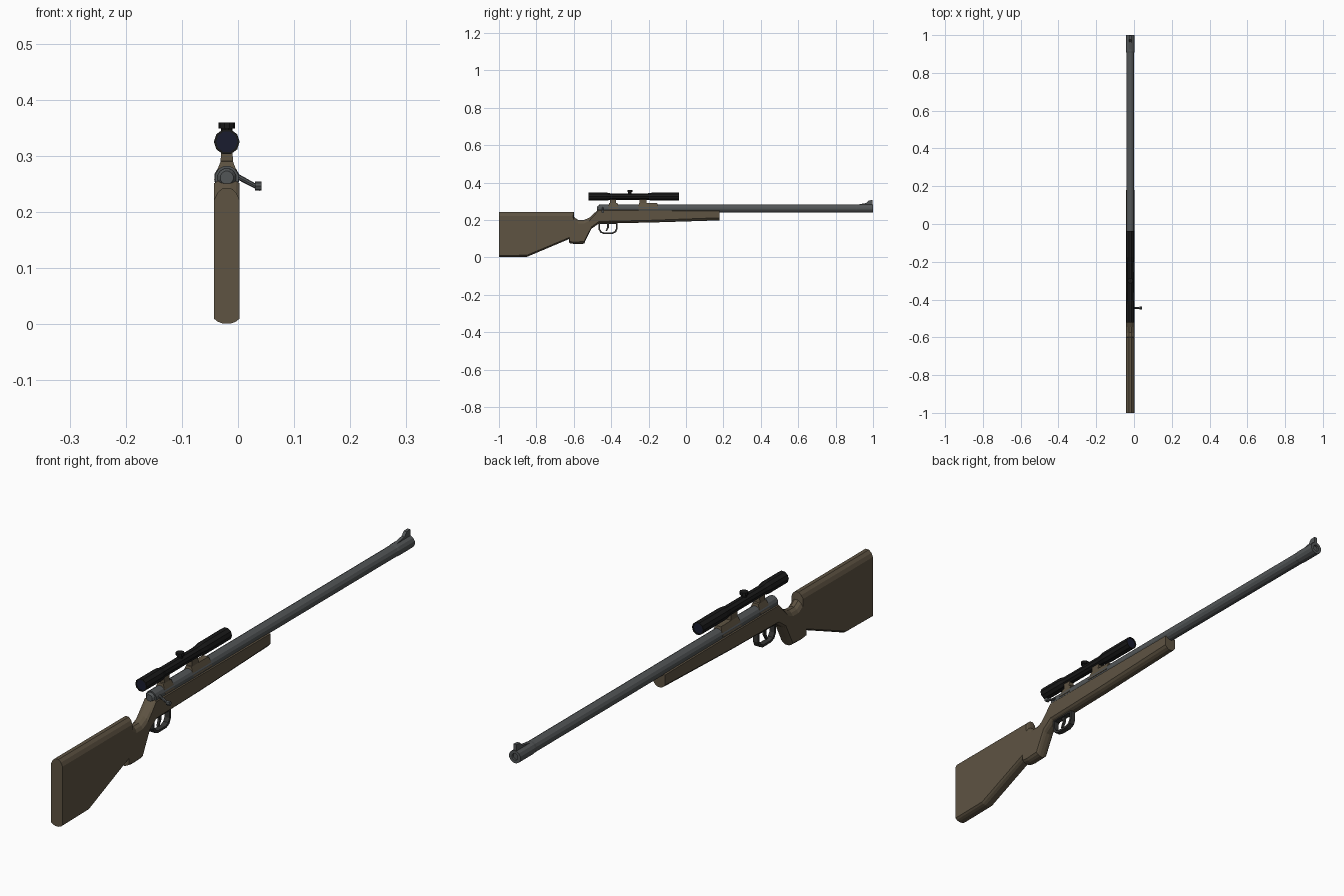
import bpy, bmesh
from math import sin, cos, pi
from mathutils import Vector

if "Cube" in bpy.data.objects:
    bpy.data.objects.remove(bpy.data.objects["Cube"])

CX = -0.02  # centre plane of the rifle body


def material(name, rgb):
    m = bpy.data.materials.new(name)
    m.diffuse_color = (*rgb, 1)
    m.use_nodes = True
    m.node_tree.nodes["Principled BSDF"].inputs["Base Color"].default_value = m.diffuse_color
    return m


WOOD = material("wood", (0.112, 0.087, 0.055))
STEEL = material("steel", (0.085, 0.092, 0.095))
BLACK = material("black", (0.010, 0.010, 0.010))
DARK = material("dark_steel", (0.035, 0.035, 0.033))
GLASS = material("glass", (0.010, 0.012, 0.028))


def loft(name, rings, mat, closed=False, smooth=True):
    """Skin equal-length rings of points; cap the ends unless closed."""
    bm = bmesh.new()
    vs = [[bm.verts.new(p) for p in r] for r in rings]
    n = len(vs[0])
    for i in range(len(vs) if closed else len(vs) - 1):
        a, b = vs[i], vs[(i + 1) % len(vs)]
        for j in range(n):
            k = (j + 1) % n
            bm.faces.new((a[j], a[k], b[k], b[j]))
    if not closed:
        bm.faces.new(vs[0])
        bm.faces.new(vs[-1])
    bmesh.ops.recalc_face_normals(bm, faces=bm.faces)
    me = bpy.data.meshes.new(name)
    bm.to_mesh(me)
    bm.free()
    me.materials.append(mat)
    ob = bpy.data.objects.new(name, me)
    bpy.context.collection.objects.link(ob)
    return ob


def lathe(name, profile, origin, axis, n, mat, turn=0.0):
    """Turn (distance, radius) pairs about an axis through origin."""
    o, ax = Vector(origin), Vector(axis).normalized()
    u = ax.cross(Vector((0, 0, 1)))
    u = u.normalized() if u.length > 0.01 else Vector((1, 0, 0))
    v = ax.cross(u)
    ang = [2 * pi * i / n + turn for i in range(n)]
    return loft(name, [[o + ax * d + (u * cos(a) + v * sin(a)) * r for a in ang]
                       for d, r in profile], mat)


def side_prism(name, outline, half_width, mat):
    """Extrude a (y, z) outline across x."""
    return loft(name, [[(CX + s * half_width, y, z) for y, z in outline]
                       for s in (-1, 1)], mat)


# Stock: stations of top y,z / bottom y,z / top arch depth / bottom arch depth
stations = [
    (-1.0, .243, -1.0, .001, .022, .009),
    (-.85, .243, -.85, .003, .022, .009),
    (-.60, .243, -.625, .098, .022, .009),
    (-.598, .215, -.624, .076, .020, .009),
    (-.575, .199, -.60, .072, .018, .010),
    (-.545, .200, -.545, .073, .018, .012),
    (-.515, .213, -.53, .105, .018, .014),
    (-.492, .235, -.507, .152, .016, .012),
    (-.468, .257, -.465, .182, .006, .010),
    (-.20, .254, -.20, .186, .004, .012),
    (.18, .251, .18, .198, .003, .014)]
ARCH = [(-1, 1), (-.72, .4), (-.3, .0), (.3, .0), (.72, .4), (1, 1)]
rings = []
for yt, zt, yb, zb, at, ab in stations:
    t, b = Vector((CX, yt, zt)), Vector((CX, yb, zb))
    d = (b - t).normalized()
    side = Vector((.023, 0, 0))
    rings.append([t + side * x + d * at * f for x, f in ARCH] +
                 [b - side * x - d * ab * f for x, f in ARCH])
loft("stock", rings, WOOD)

# Barrel with bore, muzzle collar and bolt shroud
BZ = 0.261
lathe("barrel", [(-.465, .0215), (.99, .0215)], (CX, 0, BZ), (0, 1, 0), 12, STEEL, pi / 12)
lathe("muzzle_collar", [(.905, .0215), (.915, .0230), (1.0, .0230), (1.0, .012), (.992, .012)],
      (CX, 0, BZ), (0, 1, 0), 12, STEEL, pi / 12)
lathe("bolt_shroud", [(-.475, .012), (-.468, .017), (-.44, .017)],
      (CX, 0, BZ), (0, 1, 0), 12, STEEL, pi / 12)

# Front sight ramp and blade
side_prism("front_sight", [(.905, .280), (.965, .291), (.978, .305), (.998, .306), (.998, .278)],
           .006, STEEL)

# Bolt handle and knob
hd = Vector((.05, 0, -.027)).normalized()
start = Vector((CX + .012, -.445, .267))
lathe("bolt_handle", [(0, .005), (.055, .004)], start, hd, 8, STEEL)
lathe("bolt_knob", [(-.006, .008), (.006, .008)], (.036, -.445, .246), (1, 0, 0), 8, STEEL)

# Scope tube, lenses and turret
SZ = 0.325
lathe("scope_tube", [(-.515, .019), (-.522, .019), (-.522, .023), (-.425, .023), (-.405, .0185),
                     (-.205, .0185), (-.175, .023), (-.038, .023), (-.038, .019), (-.045, .019)],
      (CX, 0, SZ), (0, 1, 0), 10, BLACK)
for nm, y in (("rear_lens", -.519), ("front_lens", -.042)):
    lathe(nm, [(-.001, .0192), (.001, .0192)], (CX, y, SZ), (0, 1, 0), 10, GLASS)
lathe("scope_turret", [(0, .010), (.024, .010), (.024, .0145), (.034, .0145)],
      (CX, -.30, SZ), (0, 0, 1), 10, BLACK)

# Scope mounts: flared saddles with narrow ring blocks
for nm, y0, y1, r0, r1 in (("rear_mount", -.415, -.362, -.405, -.375),
                           ("front_mount", -.255, -.150, -.248, -.212)):
    rings = []
    for z, w, a, b in ((.258, .0225, y0, y1), (.272, .018, y0, y1), (.290, .011, y0 + .004, y1 - .004),
                       (.291, .011, r0, r1), (.312, .010, r0, r1)):
        rings.append([(CX - w, a, z), (CX + w, a, z), (CX + w, b, z), (CX - w, b, z)])
    loft(nm, rings, WOOD)

# Trigger guard: closed loop with rectangular section
outer = [(-.468, .186), (-.468, .150), (-.458, .132), (-.440, .125), (-.392, .125),
         (-.374, .134), (-.366, .152), (-.366, .186)]
cy, cz = -.417, .158
rings = []
for y, z in outer:
    yi, zi = cy + (y - cy) * .83, cz + (z - cz) * .77
    rings.append([(CX - .010, y, z), (CX + .010, y, z), (CX + .010, yi, zi), (CX - .010, yi, zi)])
loft("trigger_guard", rings, DARK, closed=True)

# Trigger
side_prism("trigger", [(-.425, .186), (-.421, .162), (-.430, .142), (-.424, .140),
                       (-.412, .160), (-.410, .186)], .004, DARK)
